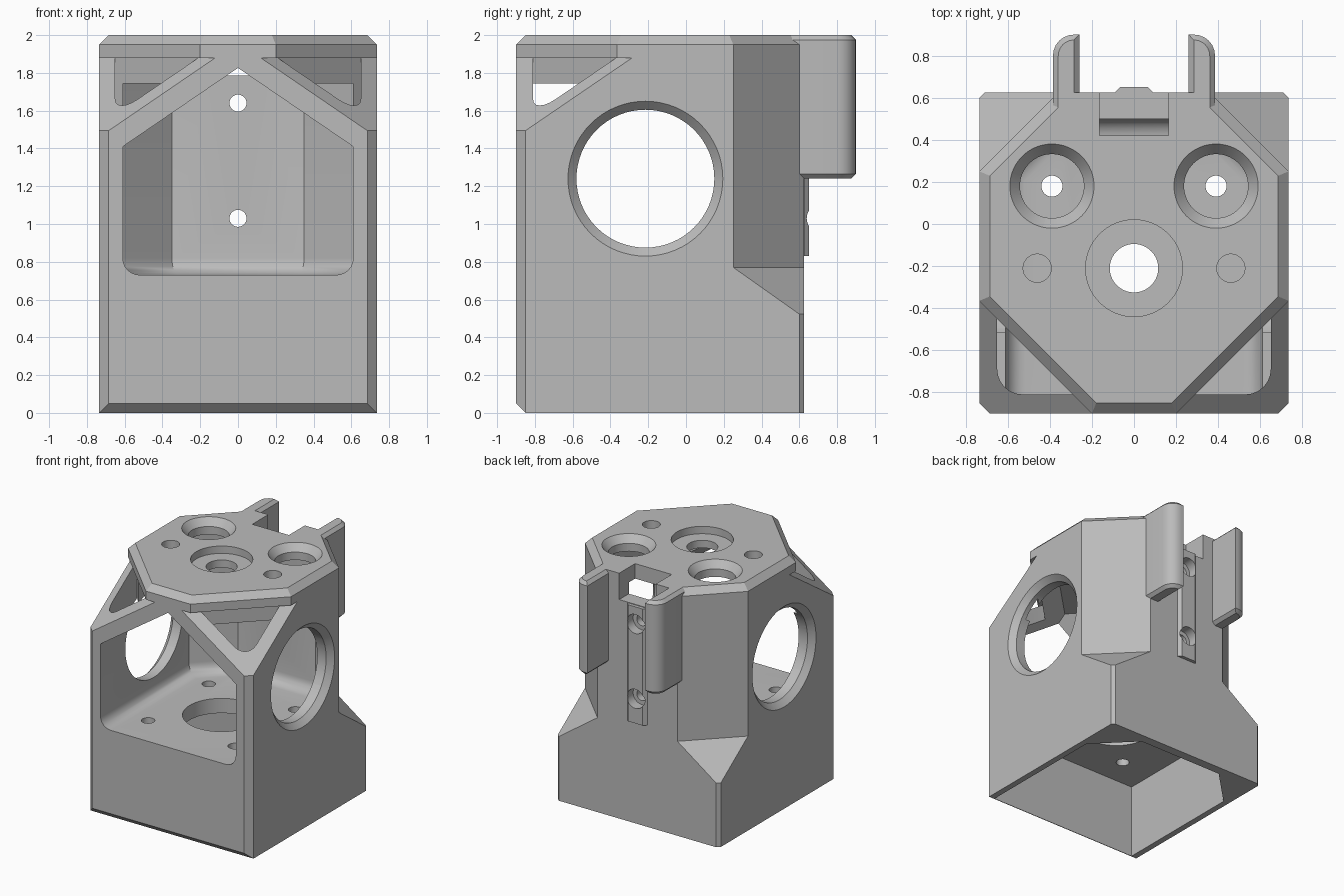
import bpy, bmesh
from math import pi, cos, sin
from mathutils import Vector, Matrix

if "Cube" in bpy.data.objects:
    bpy.data.objects.remove(bpy.data.objects["Cube"])

X, Y, Z = Vector((1, 0, 0)), Vector((0, 1, 0)), Vector((0, 0, 1))
SIDES = (1, -1)

grey = bpy.data.materials.new("plain grey")
grey.use_nodes = True
colour = (0.5, 0.5, 0.5, 1)
grey.diffuse_color = colour
grey.node_tree.nodes["Principled BSDF"].inputs["Base Color"].default_value = colour


def prism(pts, h0, h1, a=X, b=Y, c=Z):
    """Polygon in the a-b plane, extruded along c."""
    bm = bmesh.new()
    low = [bm.verts.new(a * p + b * q + c * h0) for p, q in pts]
    high = [bm.verts.new(a * p + b * q + c * h1) for p, q in pts]
    bm.faces.new(low)
    bm.faces.new(high)
    n = len(pts)
    for i in range(n):
        j = (i + 1) % n
        bm.faces.new((low[i], low[j], high[j], high[i]))
    bmesh.ops.recalc_face_normals(bm, faces=bm.faces)
    return bm


def rect(x, y0, y1):
    return [(-x, y0), (x, y0), (x, y1), (-x, y1)]


def cone(start, end, r1, r2=None, n=64):
    """Round cutter between two points."""
    start, end = Vector(start), Vector(end)
    axis = end - start
    bm = bmesh.new()
    turn = Z.rotation_difference(axis).to_matrix().to_4x4()
    bmesh.ops.create_cone(bm, cap_ends=True, segments=n, radius1=r1,
                          radius2=r1 if r2 is None else r2, depth=axis.length,
                          matrix=Matrix.Translation((start + end) / 2) @ turn)
    return bm


def slice_off(bm, normal, dist):
    """Remove everything where normal . p > dist, and close the gap."""
    n = Vector(normal)
    bmesh.ops.bisect_plane(bm, geom=bm.verts[:] + bm.edges[:] + bm.faces[:],
                           plane_co=n * (dist / n.length_squared), plane_no=n,
                           clear_outer=True)
    bmesh.ops.holes_fill(bm, edges=[e for e in bm.edges if e.is_boundary])
    bmesh.ops.recalc_face_normals(bm, faces=bm.faces)


def add_object(name, bm):
    me = bpy.data.meshes.new(name)
    bm.to_mesh(me)
    bm.free()
    me.materials.append(grey)
    ob = bpy.data.objects.new(name, me)
    bpy.context.scene.collection.objects.link(ob)
    return ob


def combine(bm, operation="DIFFERENCE"):
    """Apply one boolean to the housing and drop the helper."""
    helper = add_object("helper", bm)
    mod = housing.modifiers.new("combine", "BOOLEAN")
    mod.operation, mod.solver, mod.object = operation, "EXACT", helper
    graph = bpy.context.evaluated_depsgraph_get()
    graph.update()
    me = bpy.data.meshes.new_from_object(housing.evaluated_get(graph))
    housing.modifiers.clear()
    housing.data = me
    bpy.data.objects.remove(helper)


# Outer block with chamfered edges
block = prism(rect(0.735, -0.9, 0.625), 0, 2)
slice_off(block, (0, -1, -1), 0.85)
slice_off(block, (0, -1, 1), 2.85)
for s in SIDES:
    slice_off(block, (s, 0, 1), 2.685)
    slice_off(block, (s, -1, 0), 1.585)
    slice_off(block, (s, 1, 0), 1.335)
    slice_off(block, (s, -1, 2 ** 0.5), 1.1 + 1.95 * 2 ** 0.5)
    slice_off(block, (s, 1, 2 ** 0.5), 0.985 + 1.95 * 2 ** 0.5)
housing = add_object("housing", block)

# Corner cuts: overhanging top plate in front, tall flats behind
front_cut = [(0.721, 1.88), (1.5, 1.128), (1.5, 3), (0.778, 3), (0.778, 1.88)]
back_cut = [(0.697, 0.77), (1.3, 0.167), (1.3, 3), (0.697, 3)]
for s in SIDES:
    for cut, y in ((front_cut, -1), (back_cut, 1)):
        out = Vector((s, y, 0)).normalized()
        combine(prism(cut, -1.5, 1.5, out, Z, out.cross(Z)))

# Rear guide tabs with a rounded outer corner
for s in SIDES:
    arc = [(0.285 + 0.1 * cos(a * pi / 12), 0.8 + 0.1 * sin(a * pi / 12)) for a in range(7)]
    pts = [(0.26, 0.55), (0.385, 0.55)] + arc + [(0.26, 0.9)]
    tab = prism([(s * x, y) for x, y in pts], 1.24, 2)
    rims = [e for e in tab.edges
            if abs(e.verts[0].co.z - e.verts[1].co.z) < 0.01
            and max(v.co.y for v in e.verts) > 0.6]
    bmesh.ops.bevel(tab, geom=rims, offset=0.025, segments=1, affect="EDGES")
    combine(tab, "UNION")

# Rear mounting rail
rail = [(-0.09, 0.58), (0.09, 0.58), (0.09, 0.627), (0.065, 0.652),
        (-0.065, 0.652), (-0.09, 0.627)]
combine(prism(rail, 0.83, 1.78), "UNION")

# Upper chamber, filleted at the floor and gabled towards the front
chamber = prism([(-0.61, -1), (0.61, -1), (0.61, 0.24), (0.35, 0.5),
                 (-0.35, 0.5), (-0.61, 0.24)], 0.73, 1.878)
floor_edges = [e for e in chamber.edges if all(v.co.z < 0.8 for v in e.verts)
               and max(v.co.y for v in e.verts) > -0.9]
bmesh.ops.bevel(chamber, geom=floor_edges, offset=0.09, segments=6,
                profile=0.5, affect="EDGES")
for s in SIDES:
    slice_off(chamber, (0.683 * s, -0.683, 1), 2.441)
combine(chamber)

# Lower motor bay, open underneath
combine(prism([(-0.685, -0.845), (0.685, -0.845), (0.685, 0.25), (0.385, 0.55),
               (-0.385, 0.55), (-0.685, 0.25)], -0.1, 0.61))

# Rounded triangular windows in the front slopes
for s in SIDES:
    arc = [(0.53 + 0.12 * cos(a * pi / 12), -0.69 - 0.12 * sin(a * pi / 12)) for a in range(7)]
    pts = [(0.65, -0.37)] + arc + [(0.21, -0.81)]
    combine(prism([(s * x, y) for x, y in pts], 1.45, 1.879))

# Round side openings with chamfered rims
combine(cone((-1, -0.215, 1.24), (1, -0.215, 1.24), 0.365))
for s in SIDES:
    combine(cone((s * 0.685, -0.215, 1.24), (s * 0.785, -0.215, 1.24), 0.36, 0.46))

# Floor bore and screw holes
combine(cone((0, -0.21, 0.5), (0, -0.21, 0.9), 0.29))
for s in SIDES:
    for y in (0.18, -0.6):
        combine(cone((s * 0.39, y, 0.5), (s * 0.39, y, 0.95), 0.05, n=32))

# Top plate holes
combine(cone((0, -0.21, 1.8), (0, -0.21, 2.1), 0.115))
combine(cone((0, -0.21, 1.94), (0, -0.21, 2.1), 0.23))
for s in SIDES:
    combine(cone((s * 0.46, -0.21, 1.8), (s * 0.46, -0.21, 2.1), 0.067, n=32))
    combine(cone((s * 0.39, 0.18, 1.8), (s * 0.39, 0.18, 2.1), 0.152))
    combine(cone((s * 0.39, 0.18, 1.94), (s * 0.39, 0.18, 2.06), 0.15, 0.25))

# Rear notch and rail bolt holes
combine(prism(rect(0.165, 0.42, 0.8), 1.785, 2.1))
for z in (1.03, 1.64):
    combine(cone((0, 0.4, z), (0, 0.8, z), 0.045, n=32))
    combine(cone((0, 0.57, z), (0, 0.8, z), 0.078, n=32))

# Smooth round surfaces, keep crisp edges
bpy.ops.object.select_all(action="DESELECT")
housing.select_set(True)
bpy.context.view_layer.objects.active = housing
bpy.ops.object.shade_smooth_by_angle(angle=pi / 6)
